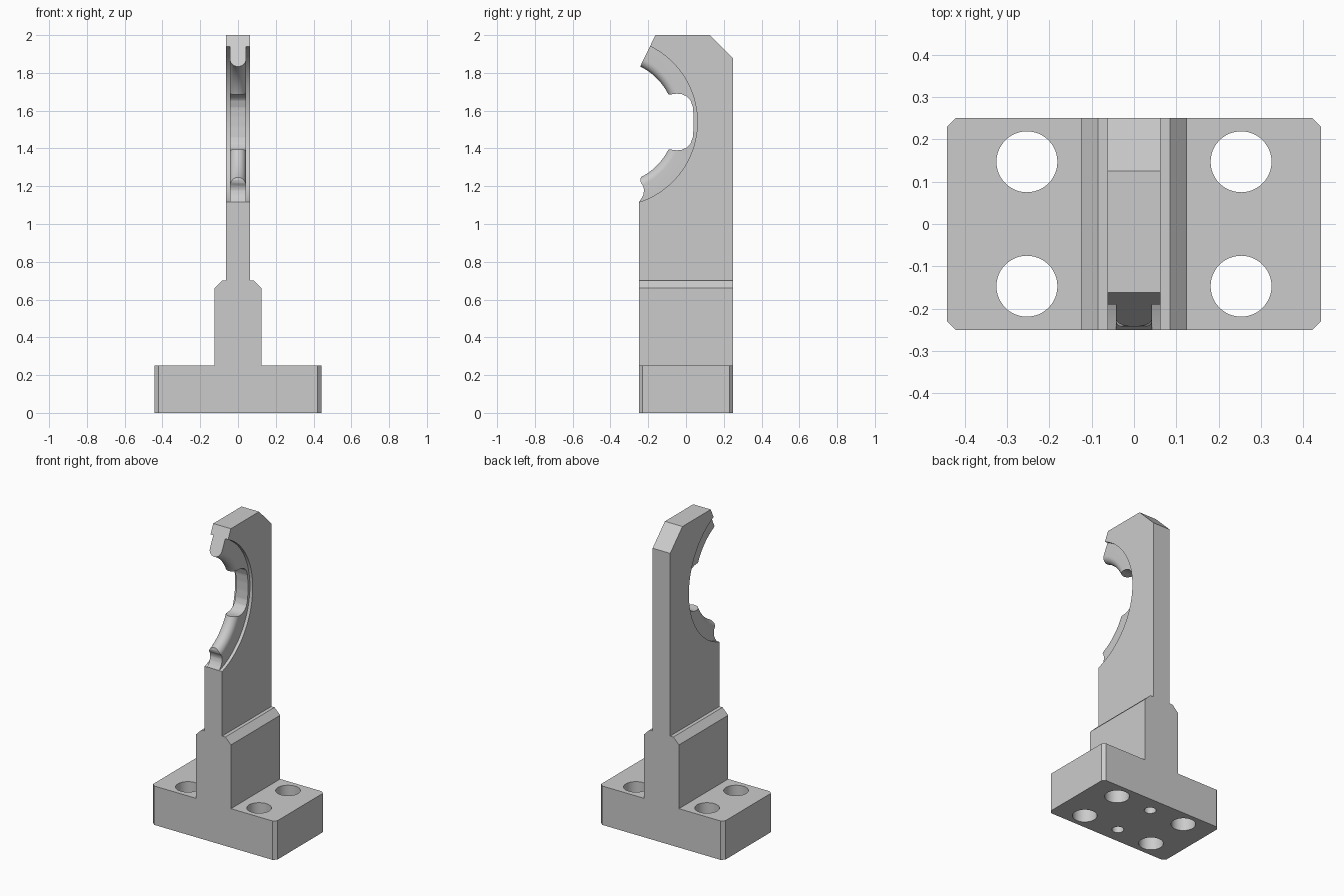
import bpy, bmesh
from math import sin, cos, pi, radians

if "Cube" in bpy.data.objects:
    bpy.data.objects.remove(bpy.data.objects["Cube"], do_unlink=True)

grey = bpy.data.materials.new("plain grey")
grey.use_nodes = True
GREY = (0.6, 0.6, 0.6, 1)
grey.diffuse_color = GREY
for node in grey.node_tree.nodes:
    if node.type == 'BSDF_PRINCIPLED':
        node.inputs["Base Color"].default_value = GREY


def finish(name, bm):
    bmesh.ops.recalc_face_normals(bm, faces=bm.faces)
    mesh = bpy.data.meshes.new(name)
    bm.to_mesh(mesh)
    bm.free()
    mesh.materials.append(grey)
    ob = bpy.data.objects.new(name, mesh)
    bpy.context.collection.objects.link(ob)
    return ob


def prism(name, outline, axis, lo, hi):
    """Extrude a 2D outline along the named axis."""
    place = {'x': lambda u, v, w: (w, u, v),
             'y': lambda u, v, w: (u, w, v),
             'z': lambda u, v, w: (u, v, w)}[axis]
    bm = bmesh.new()
    a, b = ([bm.verts.new(place(u, v, w)) for u, v in outline] for w in (lo, hi))
    bm.faces.new(a)
    bm.faces.new(b)
    n = len(a)
    for i in range(n):
        j = (i + 1) % n
        bm.faces.new((a[i], a[j], b[j], b[i]))
    return finish(name, bm)


def select(ob):
    bpy.ops.object.select_all(action='DESELECT')
    ob.select_set(True)
    bpy.context.view_layer.objects.active = ob


def cut(ob, cutter):
    cutter.hide_render = True
    mod = ob.modifiers.new("cut", 'BOOLEAN')
    mod.operation = 'DIFFERENCE'
    mod.solver = 'EXACT'
    mod.object = cutter
    select(ob)
    bpy.ops.object.modifier_apply(modifier=mod.name)
    bpy.data.objects.remove(cutter, do_unlink=True)


def smooth(ob):
    select(ob)
    bpy.ops.object.shade_smooth_by_angle(angle=radians(30))


def circle(cx, cy, r, n):
    return [(cx + r * cos(2 * pi * i / n), cy + r * sin(2 * pi * i / n)) for i in range(n)]


# Base plate with chamfered upright corners
W, D, C = 0.442, 0.25, 0.02
base = prism("base_plate", [(W, C - D), (W, D - C), (W - C, D), (C - W, D),
                            (-W, D - C), (-W, C - D), (C - W, -D), (W - C, -D)],
             'z', 0, 0.25)
# Four through holes for bolts, two blind holes underneath
for y in (-0.147, 0.147):
    for x in (-0.253, 0.253):
        cut(base, prism("bolt_cutter", circle(x, y, 0.072, 48), 'z', -0.1, 0.4))
    cut(base, prism("pin_cutter", circle(0, y, 0.035, 32), 'z', -0.1, 0.2))
smooth(base)

# Thick column with chamfered shoulders
half = [(0.125, 0.25), (0.125, 0.66), (0.085, 0.70)]
prism("column", half + [(-x, z) for x, z in reversed(half)], 'y', -D, D)

# Blade with a round seat in its front edge
CY, CZ, R = -0.386, 1.54, 0.446
START, END, STEPS = radians(-72.2), radians(64), 64
angles = [START + (END - START) * i / STEPS for i in range(STEPS + 1)]
seat = [(CY + R * cos(a), CZ + R * sin(a)) for a in angles]
seat[0] = (-D, seat[0][1])
blade = prism("blade", [(-D, 0.70)] + seat +
              [(-0.162, 2.0), (0.125, 2.0), (D, 1.875), (D, 0.70)],
              'x', -0.0625, 0.0625)
smooth(blade)

# Thinner tongue lining the seat, with a rounded inner edge
T, TIP = 0.0425, 0.327
section = [(-T, R)] + [(-T * cos(pi * i / 16), TIP + T - T * sin(pi * i / 16))
                       for i in range(17)] + [(T, R)]
bm = bmesh.new()
rings = [[bm.verts.new((x, CY + r * cos(a), CZ + r * sin(a))) for x, r in section]
         for a in angles]
n = len(section)
for p, q in zip(rings, rings[1:]):
    for i in range(n):
        j = (i + 1) % n
        bm.faces.new((p[i], p[j], q[j], q[i]))
bm.faces.new(rings[0])
bm.faces.new(rings[-1])
tongue = finish("seat_tongue", bm)

# Rounded pocket in the middle of the tongue
upper = [(0.04, 0.03), (0.036, 0.08), (0.024, 0.115), (0.004, 0.136),
         (-0.022, 0.147), (-0.05, 0.15), (-0.09, 0.145), (-0.2, 0.145)]
pocket = [(y, CZ + h) for y, h in upper] + [(y, CZ - h) for y, h in reversed(upper)]
cut(tongue, prism("pocket_cutter", pocket, 'x', -0.1, 0.1))

# Small scoop at the lower end of the tongue
scoop = [(-0.32, 1.10), (-0.252, 1.113), (-0.236, 1.135), (-0.226, 1.155),
         (-0.222, 1.178), (-0.226, 1.20), (-0.238, 1.217), (-0.242, 1.232),
         (-0.239, 1.247), (-0.228, 1.257), (-0.25, 1.32), (-0.32, 1.32)]
cut(tongue, prism("scoop_cutter", scoop, 'x', -0.1, 0.1))
smooth(tongue)
